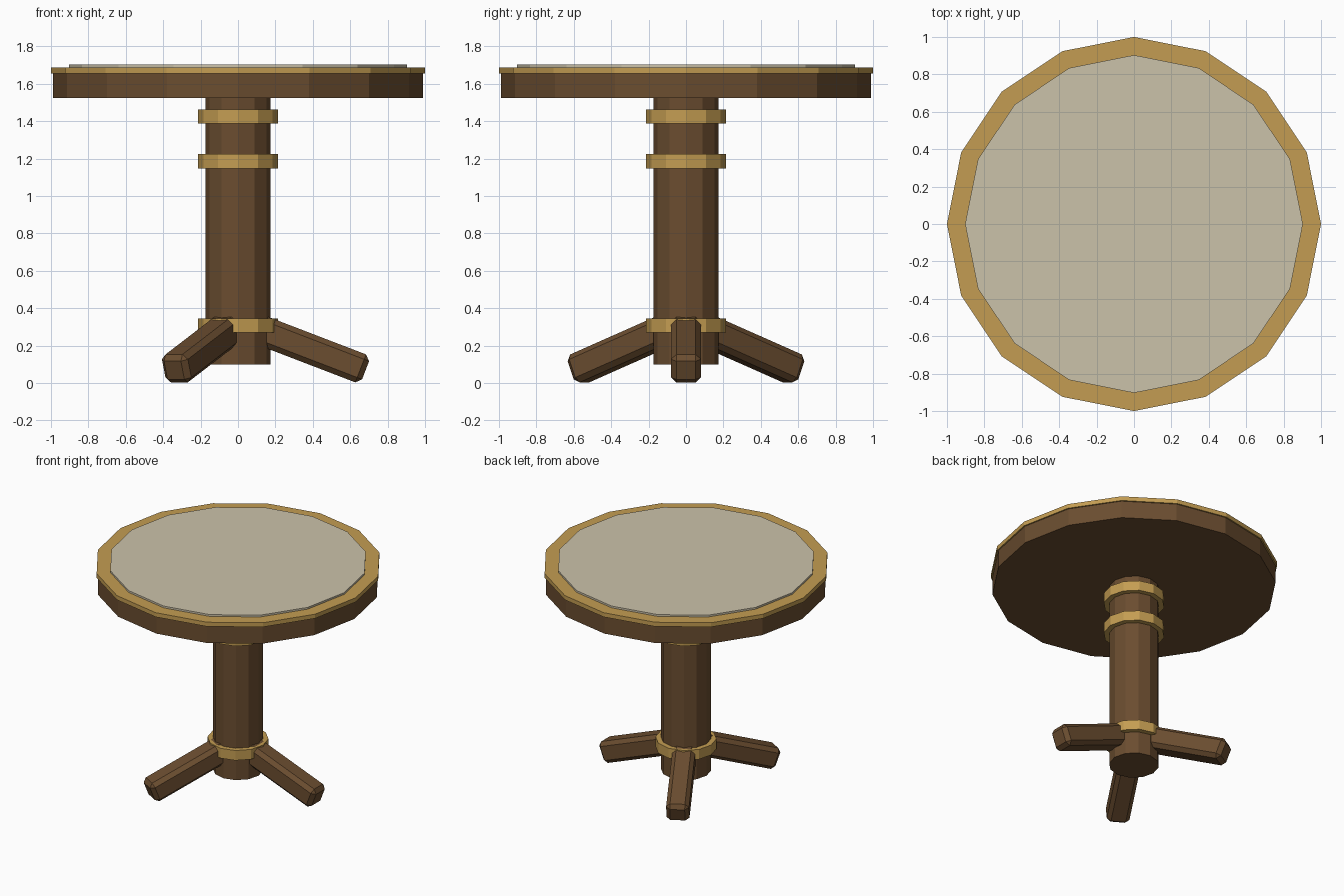
import bpy, bmesh, math
from mathutils import Matrix, Vector

if "Cube" in bpy.data.objects:
    bpy.data.objects.remove(bpy.data.objects["Cube"])


def material(name, rgb):
    m = bpy.data.materials.new(name)
    m.diffuse_color = (*rgb, 1)
    m.use_nodes = True
    m.node_tree.nodes["Principled BSDF"].inputs["Base Color"].default_value = m.diffuse_color
    return m


WOOD = material("dark_wood", (0.145, 0.074, 0.029))
BRASS = material("brass", (0.55, 0.335, 0.084))
CREAM = material("cream_surface", (0.60, 0.54, 0.40))


def add_object(name, bm, mat):
    me = bpy.data.meshes.new(name)
    bm.to_mesh(me)
    bm.free()
    me.materials.append(mat)
    ob = bpy.data.objects.new(name, me)
    bpy.context.collection.objects.link(ob)
    return ob


def prism(name, radius, z0, z1, sides, mat):
    """Upright flat-sided cylinder with a corner on the +x axis."""
    bm = bmesh.new()
    ring = [bm.verts.new((radius * math.cos(2 * math.pi * i / sides),
                          radius * math.sin(2 * math.pi * i / sides), z0))
            for i in range(sides)]
    base = bm.faces.new(ring)
    top = bmesh.ops.extrude_face_region(bm, geom=[base], use_keep_orig=True)
    verts = [v for v in top["geom"] if isinstance(v, bmesh.types.BMVert)]
    bmesh.ops.translate(bm, verts=verts, vec=(0, 0, z1 - z0))
    bmesh.ops.recalc_face_normals(bm, faces=bm.faces[:])
    return add_object(name, bm, mat)


# Round top: wooden slab, brass rim, cream surface
prism("table_slab", 0.99, 1.523, 1.657, 16, WOOD)
prism("table_rim", 1.0, 1.655, 1.688, 16, BRASS)
prism("table_surface", 0.903, 1.68, 1.702, 16, CREAM)

# Central column with three brass bands
prism("column", 0.175, 0.10, 1.53, 12, WOOD)
for name, z in (("lower_band", 0.307), ("middle_band", 1.185), ("upper_band", 1.425)):
    prism(name, 0.213, z - 0.038, z + 0.038, 12, BRASS)

# Three chamfered sloping legs
TILT = math.radians(21)
LENGTH = 0.62
foot = Vector((0.682, 0, 0.068))
centre = foot - Vector((math.cos(TILT), 0, -math.sin(TILT))) * LENGTH / 2
for i in range(3):
    bm = bmesh.new()
    bmesh.ops.create_cube(bm, size=1)
    bmesh.ops.scale(bm, verts=bm.verts[:], vec=(LENGTH, 0.16, 0.16))
    bmesh.ops.bevel(bm, geom=bm.edges[:], offset=0.028, segments=1,
                    affect='EDGES', profile=0.5)
    bmesh.ops.transform(bm, verts=bm.verts[:],
                        matrix=Matrix.Rotation(math.tau * i / 3, 4, 'Z')
                        @ Matrix.Translation(centre)
                        @ Matrix.Rotation(TILT, 4, 'Y'))
    add_object(f"leg_{i + 1}", bm, WOOD)
